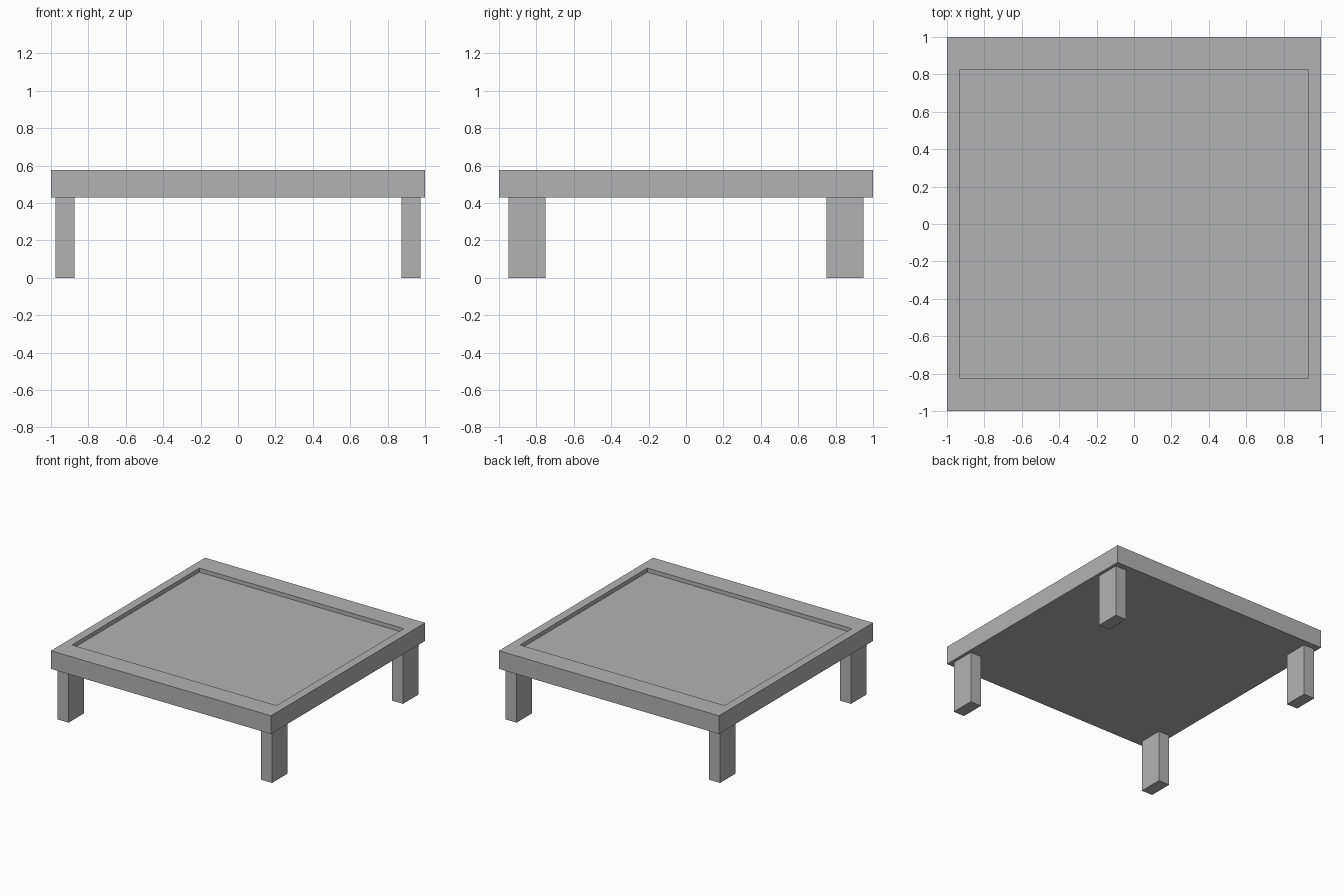
import bpy
import bmesh
from mathutils import Matrix, Vector

if "Cube" in bpy.data.objects:
    bpy.data.objects.remove(bpy.data.objects["Cube"], do_unlink=True)

TOP, UNDERSIDE, RECESS = 0.577, 0.428, 0.033

grey = bpy.data.materials.new("plain_grey")
grey.use_nodes = True
colour = (0.45, 0.45, 0.45, 1)
grey.diffuse_color = colour
grey.node_tree.nodes["Principled BSDF"].inputs["Base Color"].default_value = colour


def box(bm, low, high):
    low, high = Vector(low), Vector(high)
    place = Matrix.Translation((low + high) / 2) @ Matrix.Diagonal((*(high - low), 1))
    bmesh.ops.create_cube(bm, size=1, matrix=place)


def finish(name, bm):
    mesh = bpy.data.meshes.new(name)
    bm.to_mesh(mesh)
    bm.free()
    mesh.materials.append(grey)
    obj = bpy.data.objects.new(name, mesh)
    bpy.context.collection.objects.link(obj)
    return obj


# Table top: a slab whose upper face is inset and sunk to form the tray
bm = bmesh.new()
box(bm, (-1, -1, UNDERSIDE), (1, 1, TOP))
bm.faces.ensure_lookup_table()
panel = max(bm.faces, key=lambda f: f.calc_center_median().z)
bmesh.ops.inset_region(bm, faces=[panel], thickness=0.1)
for v in panel.verts:
    v.co.y *= 0.8 / 0.9  # wider rim at front and back
rim = bmesh.ops.extrude_discrete_faces(bm, faces=[panel])["faces"]
bmesh.ops.translate(bm, verts=rim[0].verts, vec=(0, 0, -RECESS))
finish("table_top", bm)

# Four legs, one at each corner
for side, sx in (("left", 1), ("right", -1)):
    for end, sy in (("front", -1), ("back", 1)):
        bm = bmesh.new()
        box(bm, (-0.05, -0.1, 0), (0.05, 0.1, UNDERSIDE))
        leg = finish(f"{end}_{side}_leg", bm)
        leg.location = (sx * 0.925, sy * 0.85, 0)
